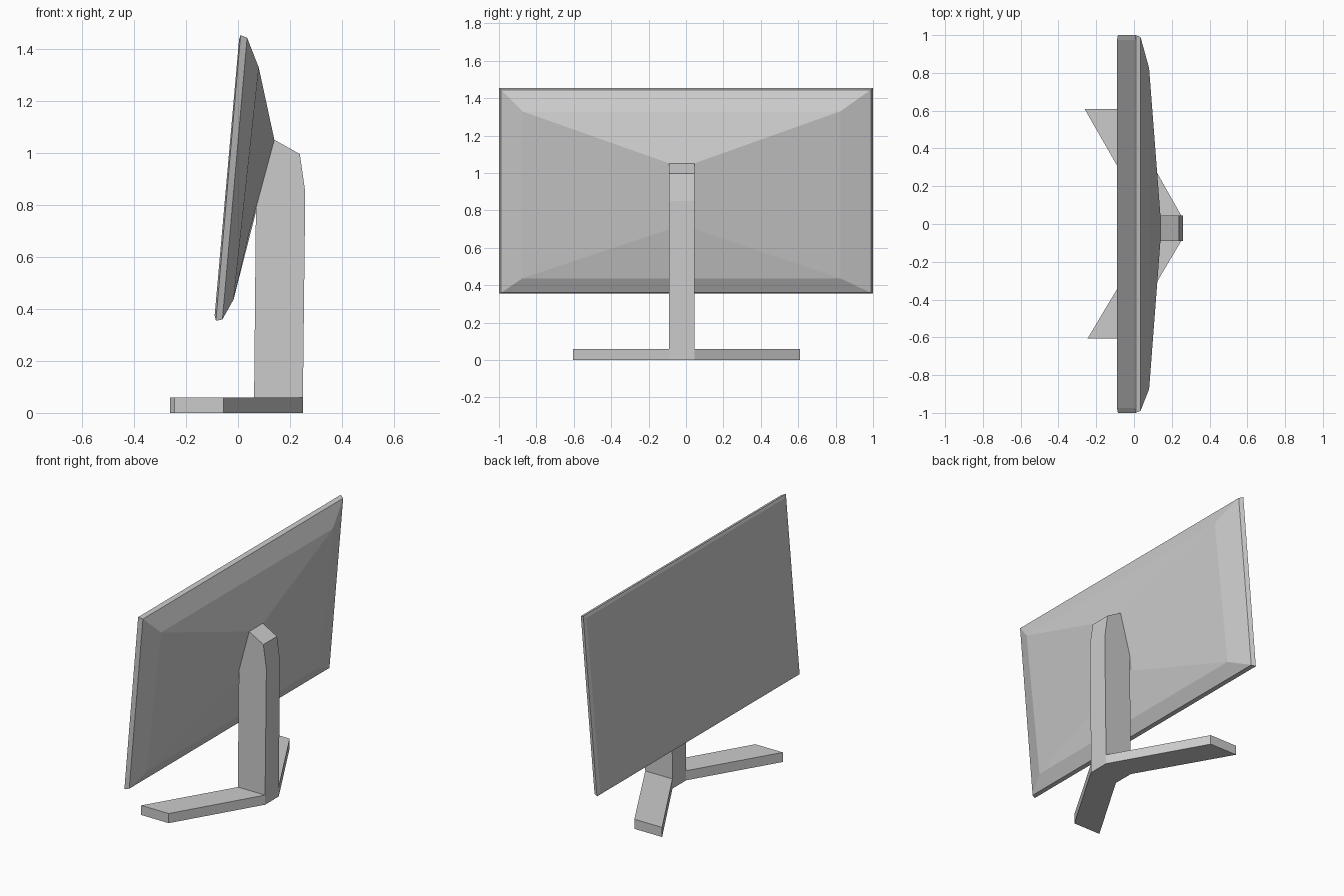
import bpy, bmesh

if "Cube" in bpy.data.objects:
    bpy.data.objects.remove(bpy.data.objects["Cube"])


def loft(name, rings):
    """Skin a closed solid through rings that share a vertex count."""
    bm = bmesh.new()
    loops = [[bm.verts.new(p) for p in ring] for ring in rings]
    for a, b in zip(loops, loops[1:]):
        n = len(a)
        for i in range(n):
            j = (i + 1) % n
            bm.faces.new((a[i], a[j], b[j], b[i]))
    bm.faces.new(loops[0])
    bm.faces.new(loops[-1])
    bmesh.ops.recalc_face_normals(bm, faces=bm.faces)
    mesh = bpy.data.meshes.new(name)
    bm.to_mesh(mesh)
    bm.free()
    ob = bpy.data.objects.new(name, mesh)
    bpy.context.collection.objects.link(ob)
    return ob


def panel_ring(bottom, top, y0, y1):
    (xb, zb), (xt, zt) = bottom, top
    return [(xb, y0, zb), (xb, y1, zb), (xt, y1, zt), (xt, y0, zt)]


# Tilted display: bevelled front, thin rim, then the tapered back shell
loft("display_panel", [
    panel_ring((-0.090, 0.375), (0.004, 1.437), -0.975, 0.975),
    panel_ring((-0.085, 0.355), (0.010, 1.455), -1.0, 1.0),
    panel_ring((-0.060, 0.360), (0.035, 1.445), -0.988, 0.988),
    panel_ring((-0.017, 0.437), (0.080, 1.330), -0.875, 0.825),
    panel_ring((0.045, 0.70), (0.140, 1.052), -0.09, 0.045),
])

# Upright neck: side profile extruded across y
Y0, Y1 = -0.09, 0.045
neck = [(0.14, 1.052), (0.238, 0.997), (0.259, 0.85), (0.25, 0.06),
        (0.062, 0.06), (0.069, 0.79)]
loft("stand_neck", [[(x, y, z) for x, z in neck] for y in (Y0, Y1)])

# V-shaped foot: (y, front x, back x) stations from tip to tip
stations = [(-0.605, -0.245, -0.055), (Y0, 0.062, 0.25),
            (Y1, 0.062, 0.25), (0.61, -0.262, -0.07)]
loft("stand_foot", [[(a, y, 0), (b, y, 0), (b, y, 0.06), (a, y, 0.06)]
                    for y, a, b in stations])
